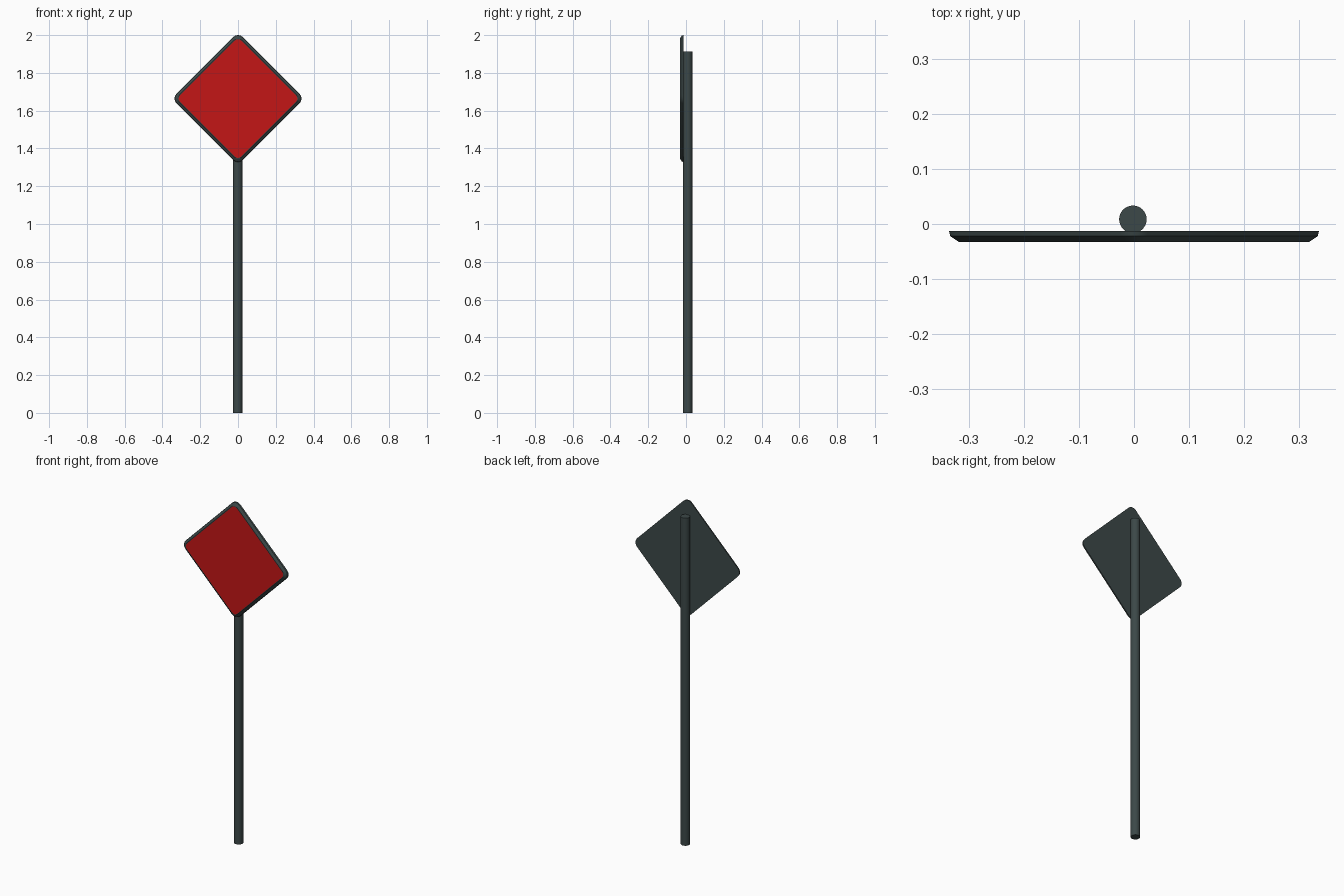
import bpy, bmesh
from math import sin, cos, pi

if "Cube" in bpy.data.objects:
    bpy.data.objects.remove(bpy.data.objects["Cube"])


def material(name, rgb):
    m = bpy.data.materials.new(name)
    m.diffuse_color = (*rgb, 1)
    m.use_nodes = True
    m.node_tree.nodes["Principled BSDF"].inputs["Base Color"].default_value = m.diffuse_color
    return m


slate = material("dark_slate", (0.045, 0.065, 0.065))
red = material("red", (0.55, 0.008, 0.008))

CZ, HALF, R = 1.664, 0.336, 0.03


def diamond(bm, y, half, r, steps=5):
    """Ring of vertices: a square on its corner with rounded corners."""
    d = half - r
    ring = []
    for c in range(4):
        mid = c * pi / 2
        for i in range(steps + 1):
            a = mid - pi / 4 + i * pi / 2 / steps
            ring.append(bm.verts.new((d * cos(mid) + r * cos(a), y,
                                      CZ + d * sin(mid) + r * sin(a))))
    return ring


def finish(bm, name, mats):
    bmesh.ops.recalc_face_normals(bm, faces=bm.faces)
    me = bpy.data.meshes.new(name)
    bm.to_mesh(me)
    bm.free()
    ob = bpy.data.objects.new(name, me)
    bpy.context.collection.objects.link(ob)
    for m in mats:
        me.materials.append(m)
    bpy.ops.object.select_all(action='DESELECT')
    ob.select_set(True)
    bpy.context.view_layer.objects.active = ob
    bpy.ops.object.shade_smooth_by_angle(angle=pi / 6)
    return ob


# sign plate: flat back, bevelled front rim, red face
R_OUT = R + 0.005
HALF_OUT = HALF + 0.005 * 0.41 - 0.002
bm = bmesh.new()
rings = [diamond(bm, y, HALF_OUT - inset, R_OUT - inset * 0.5)
         for y, inset in ((-0.013, 0), (-0.022, 0.002), (-0.0325, 0.018), (-0.0325, 0.022))]
for a, b in zip(rings, rings[1:]):
    for i in range(len(a)):
        j = (i + 1) % len(a)
        bm.faces.new((a[i], a[j], b[j], b[i]))
bm.faces.new(rings[0])
bm.faces.new(rings[-1]).material_index = 1
finish(bm, "sign_plate", (slate, red))

# round post behind the plate
bm = bmesh.new()
bmesh.ops.create_cone(bm, cap_ends=True, segments=32, radius1=0.025, radius2=0.025, depth=1.914)
bmesh.ops.translate(bm, vec=(-0.002, 0.0085, 0.957), verts=bm.verts)
finish(bm, "post", (slate,))
